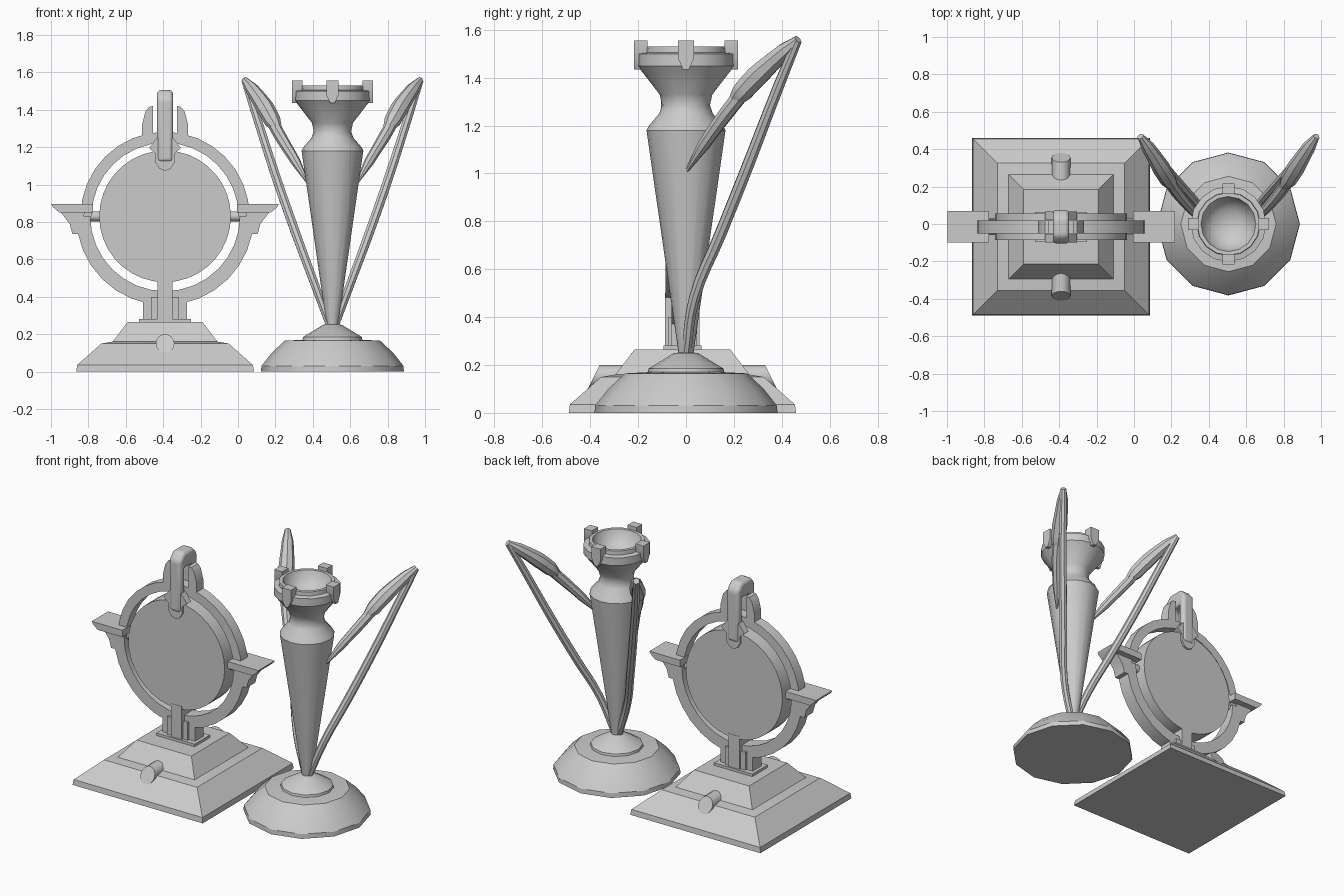
import bpy
import bmesh
from math import sin, cos, pi, radians, sqrt
from mathutils import Matrix, Vector

cube = bpy.data.objects.get("Cube")
if cube:
    bpy.data.objects.remove(cube, do_unlink=True)

grey = bpy.data.materials.new("plain_grey")
grey.use_nodes = True
colour = (0.6, 0.6, 0.6, 1)
grey.diffuse_color = colour
grey.node_tree.nodes["Principled BSDF"].inputs["Base Color"].default_value = colour

made = []
STAND = Vector((-0.39, -0.015, 0))
VASE = Vector((0.505, 0, 0))
HUB = 0.83


def finish(name, bm, loc, rot=0):
    bmesh.ops.remove_doubles(bm, verts=bm.verts, dist=1e-5)
    bmesh.ops.recalc_face_normals(bm, faces=bm.faces)
    mesh = bpy.data.meshes.new(name)
    bm.to_mesh(mesh)
    bm.free()
    obj = bpy.data.objects.new(name, mesh)
    obj.location = loc
    obj.rotation_euler.z = rot
    mesh.materials.append(grey)
    bpy.context.collection.objects.link(obj)
    made.append(obj)
    return obj


def lathe(name, profile, sides, loc, rot=0, scale=1):
    """Turn a (radius, height) profile around z."""
    bm = bmesh.new()
    verts = [bm.verts.new((r * scale, 0, z)) for r, z in profile]
    edges = [bm.edges.new(pair) for pair in zip(verts, verts[1:])]
    bmesh.ops.spin(bm, geom=verts + edges, cent=(0, 0, 0), axis=(0, 0, 1),
                   angle=2 * pi, steps=sides, use_duplicate=False)
    return finish(name, bm, loc, rot)


def prism(name, points, y0, y1, loc, rot=0):
    """Extrude an (x, z) outline from y0 to y1."""
    bm = bmesh.new()
    face = bm.faces.new([bm.verts.new((x, y0, z)) for x, z in points])
    new = bmesh.ops.extrude_face_region(bm, geom=[face])["geom"]
    bmesh.ops.translate(bm, vec=(0, y1 - y0, 0),
                        verts=[v for v in new if isinstance(v, bmesh.types.BMVert)])
    return finish(name, bm, loc, rot)


def box(name, half_x, half_y, z0, z1, loc):
    outline = [(-half_x, z0), (half_x, z0), (half_x, z1), (-half_x, z1)]
    return prism(name, outline, -half_y, half_y, loc)


def arc(radius, start, end, steps):
    angles = [radians(start + (end - start) * i / steps) for i in range(steps + 1)]
    return [(radius * cos(a), HUB + radius * sin(a)) for a in angles]


def rod(name, start, end, radius, sides=12):
    a, b = Vector(start), Vector(end)
    bm = bmesh.new()
    turn = (b - a).to_track_quat('Z', 'Y').to_matrix().to_4x4()
    bmesh.ops.create_cone(bm, cap_ends=True, segments=sides, radius1=radius, radius2=radius,
                          depth=(b - a).length, matrix=Matrix.Translation((a + b) / 2) @ turn)
    return finish(name, bm, STAND)


def tube(name, path):
    """Tapered round bar through (x, y, z, radius) points."""
    data = bpy.data.curves.new(name, 'CURVE')
    data.dimensions = '3D'
    data.bevel_depth = 1
    data.bevel_resolution = 2
    data.resolution_u = 4
    data.use_fill_caps = True
    line = data.splines.new('BEZIER')
    line.bezier_points.add(len(path) - 1)
    for p, (x, y, z, r) in zip(line.bezier_points, path):
        p.co = (x, y, z)
        p.radius = r
        p.handle_left_type = p.handle_right_type = 'AUTO'
    obj = bpy.data.objects.new(name, data)
    obj.location = VASE
    data.materials.append(grey)
    bpy.context.collection.objects.link(obj)
    bpy.ops.object.select_all(action='DESELECT')
    obj.select_set(True)
    bpy.context.view_layer.objects.active = obj
    bpy.ops.object.convert(target='MESH')
    made.append(bpy.context.view_layer.objects.active)


# Stepped square base with a knob on the front and back
lathe("stand_base", [(0, 0), (0.475, 0), (0.47, 0.035), (0.34, 0.15), (0.28, 0.16),
                     (0.2, 0.265), (0, 0.265)], 4, STAND, pi / 4, sqrt(2))
for side, label in ((-1, "front"), (1, "back")):
    knob = rod(label + "_knob", (0, side * 0.2, 0.15), (0, side * 0.37, 0.15), 0.05, 16)
    for v in knob.data.vertices:
        if abs(v.co.y) > 0.3:
            v.co.y -= side * (v.co.z - 0.15) * 0.5

# Stepped column
box("column_plinth", 0.14, 0.08, 0.26, 0.282, STAND)
box("column_outer", 0.118, 0.045, 0.28, 0.385, STAND)
box("column_middle", 0.075, 0.06, 0.28, 0.40, STAND)
box("column_stem", 0.04, 0.072, 0.28, 0.50, STAND)

# Round panel and the ring that holds it
prism("disc", arc(0.352, 0, 350, 35), -0.07, 0.07, STAND)
prism("upper_ring", arc(0.452, 0, 180, 16) + arc(0.393, 180, 0, 16), -0.035, 0.035, STAND)
prism("lower_ring", arc(0.475, 180, 360, 16) + arc(0.4, 360, 180, 16), -0.045, 0.045, STAND)

# Trays, brackets, axles and crest fins, mirrored
for s, label in ((-1, "right"), (1, "left")):
    def flip(points):
        return [(s * x, z) for x, z in points]
    prism(label + "_tray", flip([(0.385, 0.895), (0.608, 0.895), (0.6, 0.88), (0.565, 0.85),
                                 (0.385, 0.85)]), -0.085, 0.085, STAND)
    prism(label + "_bracket", flip([(0.43, 0.855), (0.56, 0.855), (0.51, 0.79), (0.495, 0.735),
                                    (0.45, 0.735)]), -0.045, 0.045, STAND)
    rod(label + "_axle", (s * 0.33, 0, HUB), (s * 0.42, 0, HUB), 0.027)
    prism(label + "_fin", flip([(0.065, 1.24), (0.123, 1.23), (0.123, 1.32), (0.105, 1.39),
                                (0.085, 1.415), (0.065, 1.42)]), -0.035, 0.035, STAND)

# Strap over the top, with a pointed clasp on each face
strap = prism("strap", [(-0.09, 1.12), (-0.04, 1.12), (-0.04, 1.4), (0.04, 1.4), (0.04, 1.12),
                        (0.09, 1.12), (0.09, 1.46), (0.05, 1.505), (-0.05, 1.505),
                        (-0.09, 1.46)], -0.043, 0.043, STAND, pi / 2)
bevel = strap.modifiers.new("soft_edges", 'BEVEL')
bevel.width = 0.02
bevel.segments = 3
clasp = [(-0.085, 1.195), (-0.043, 1.25), (0.043, 1.25), (0.085, 1.195), (0.05, 1.165),
         (0.052, 1.12), (0.03, 1.085), (0, 1.073), (-0.03, 1.085), (-0.052, 1.12), (-0.05, 1.165)]
for s, label in ((-1, "front"), (1, "back")):
    prism(label + "_clasp", clasp, s * 0.04, s * 0.083, STAND)

# Vase foot and tapered body with a hollow cup
lathe("vase_foot", [(0, 0), (0.382, 0), (0.38, 0.03), (0.325, 0.1), (0.255, 0.165), (0.16, 0.17),
                    (0.157, 0.185), (0.05, 0.25), (0, 0.255)], 12, VASE)
lathe("vase_body", [(0, 0.24), (0.03, 0.24), (0.165, 1.18), (0.155, 1.2), (0.112, 1.25),
                    (0.1, 1.285), (0.11, 1.33), (0.195, 1.44), (0.202, 1.45), (0.202, 1.5),
                    (0.17, 1.505), (0.168, 1.53), (0.147, 1.53), (0.13, 1.48), (0.08, 1.435),
                    (0, 1.42)], 16, VASE)
for i in range(4):
    prism("rim_prong", [(-0.033, 1.555), (-0.033, 1.48), (-0.012, 1.435), (0.012, 1.435),
                        (0.033, 1.48), (0.033, 1.555)], -0.217, -0.16, VASE, i * pi / 2)

# Swept handles: slim lower bar, upper bar and thick head
for s, label in ((-1, "right"), (1, "left")):
    parts = {
        "lower_handle": [(0.015, 0, 0.25, 0.022), (0.1, 0.035, 0.48, 0.024),
                         (0.2, 0.145, 0.75, 0.026), (0.305, 0.265, 1.05, 0.026),
                         (0.405, 0.385, 1.36, 0.024), (0.468, 0.465, 1.555, 0.02)],
        "upper_handle": [(0.13, 0, 1.005, 0.006), (0.195, 0.075, 1.12, 0.026),
                         (0.28, 0.175, 1.26, 0.032), (0.34, 0.265, 1.37, 0.032)],
        "handle_head": [(0.275, 0.175, 1.265, 0.012), (0.32, 0.235, 1.34, 0.045),
                        (0.36, 0.3, 1.41, 0.048), (0.43, 0.41, 1.51, 0.036),
                        (0.47, 0.468, 1.56, 0.018)],
    }
    for part, path in parts.items():
        tube(label + "_" + part, [(s * x, y, z, r) for x, y, z, r in path])

# Smooth the round parts and keep hard edges
for obj in made:
    obj.select_set(True)
bpy.context.view_layer.objects.active = made[0]
bpy.ops.object.shade_smooth_by_angle(angle=radians(32))
